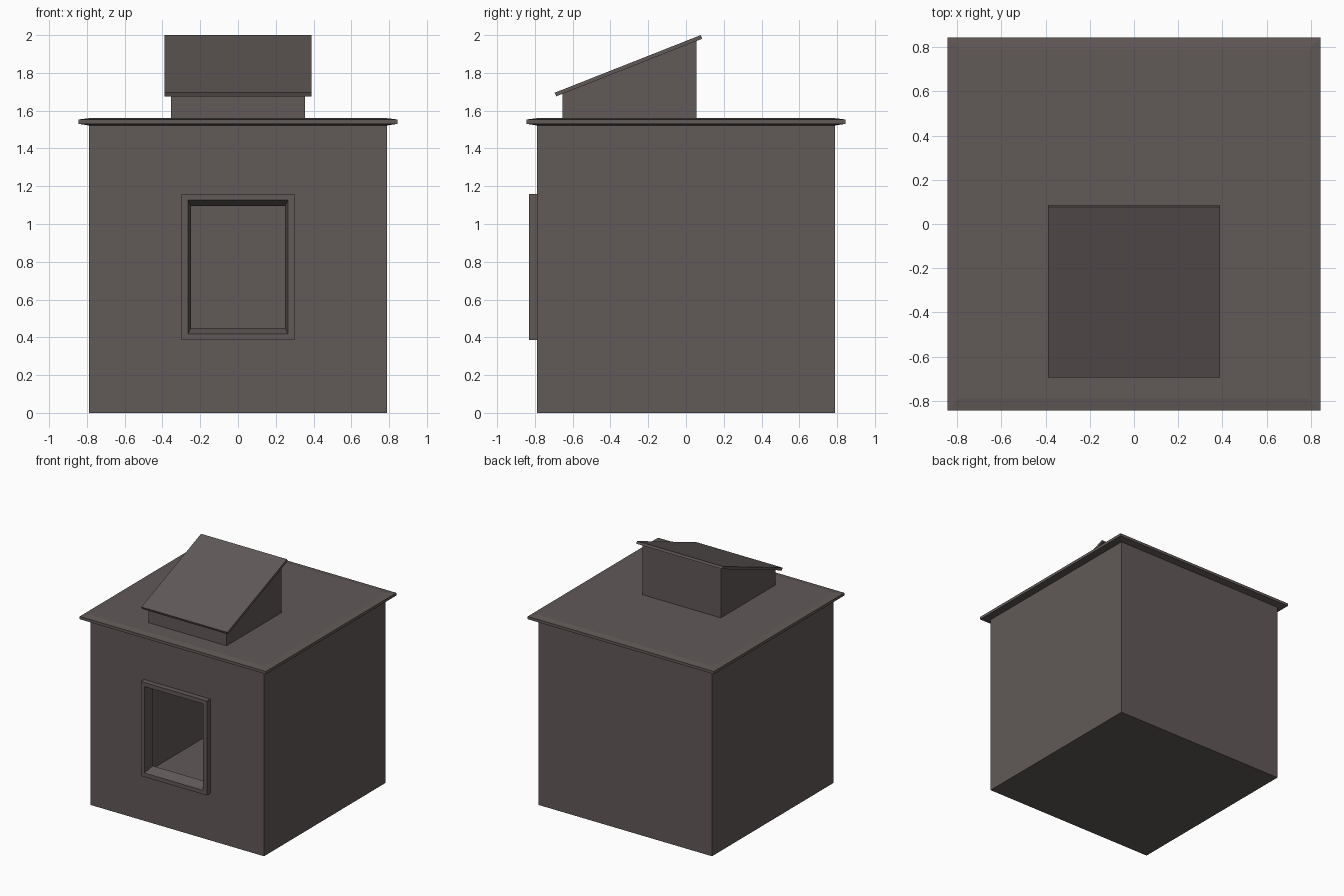
import bpy, bmesh

if "Cube" in bpy.data.objects:
    bpy.data.objects.remove(bpy.data.objects["Cube"])

mat = bpy.data.materials.new("dark_brown")
mat.diffuse_color = (0.12, 0.10, 0.098, 1)
mat.use_nodes = True
mat.node_tree.nodes["Principled BSDF"].inputs["Base Color"].default_value = mat.diffuse_color


def rect(hx, lo, hi, depth):
    """Upright rectangle in the xz plane at y = depth."""
    return [(-hx, depth, lo), (hx, depth, lo), (hx, depth, hi), (-hx, depth, hi)]


def square(h, z):
    return [(-h, -h, z), (h, -h, z), (h, h, z), (-h, h, z)]


def skin(name, loops, ring=False):
    """Bridge matching loops; cap the ends, or join last to first."""
    bm = bmesh.new()
    rows = [[bm.verts.new(p) for p in loop] for loop in loops]
    n = len(rows[0])
    pairs = list(zip(rows, rows[1:]))
    if ring:
        pairs.append((rows[-1], rows[0]))
    else:
        bm.faces.new(rows[0])
        bm.faces.new(rows[-1])
    for a, b in pairs:
        for i in range(n):
            j = (i + 1) % n
            bm.faces.new((a[i], a[j], b[j], b[i]))
    bmesh.ops.recalc_face_normals(bm, faces=bm.faces)
    mesh = bpy.data.meshes.new(name)
    bm.to_mesh(mesh)
    bm.free()
    obj = bpy.data.objects.new(name, mesh)
    bpy.context.collection.objects.link(obj)
    mesh.materials.append(mat)
    return obj


def prism(name, hx, profile):
    """Extrude a (y, z) profile from -hx to hx."""
    return skin(name, [[(x, y, z) for y, z in profile] for x in (-hx, hx)])


# Hollow walls with a window opening
walls = skin("walls", [square(0.788, 0), square(0.788, 1.535)])
room = skin("room_cutter", [square(0.75, 0.02), square(0.75, 1.51)])
hole = skin("window_cutter", [rect(0.27, 0.41, 1.135, -0.9), rect(0.27, 0.41, 1.135, -0.6)])
for cutter in (room, hole):
    mod = walls.modifiers.new(cutter.name, 'BOOLEAN')
    mod.operation = 'DIFFERENCE'
    mod.solver = 'EXACT'
    mod.object = cutter
    cutter.hide_render = True
    cutter.hide_viewport = True

# Window frame with splayed inner sides
skin("window_frame", [
    rect(0.30, 0.385, 1.16, -0.78),
    rect(0.30, 0.385, 1.16, -0.832),
    rect(0.265, 0.418, 1.127, -0.832),
    rect(0.248, 0.45, 1.095, -0.75),
    rect(0.28, 0.40, 1.145, -0.75),
], ring=True)

# Main roof slab with slightly thinned eaves
skin("roof_slab", [square(0.79, 1.522), square(0.845, 1.53),
                   square(0.845, 1.553), square(0.79, 1.56)])

# Roof vent with a sloping lid
prism("vent_box", 0.355, [(-0.655, 1.545), (0.055, 1.545), (0.055, 1.972), (-0.655, 1.692)])
prism("vent_lid", 0.39, [(-0.695, 1.695), (0.078, 2.0), (0.086, 1.981), (-0.687, 1.676)])
